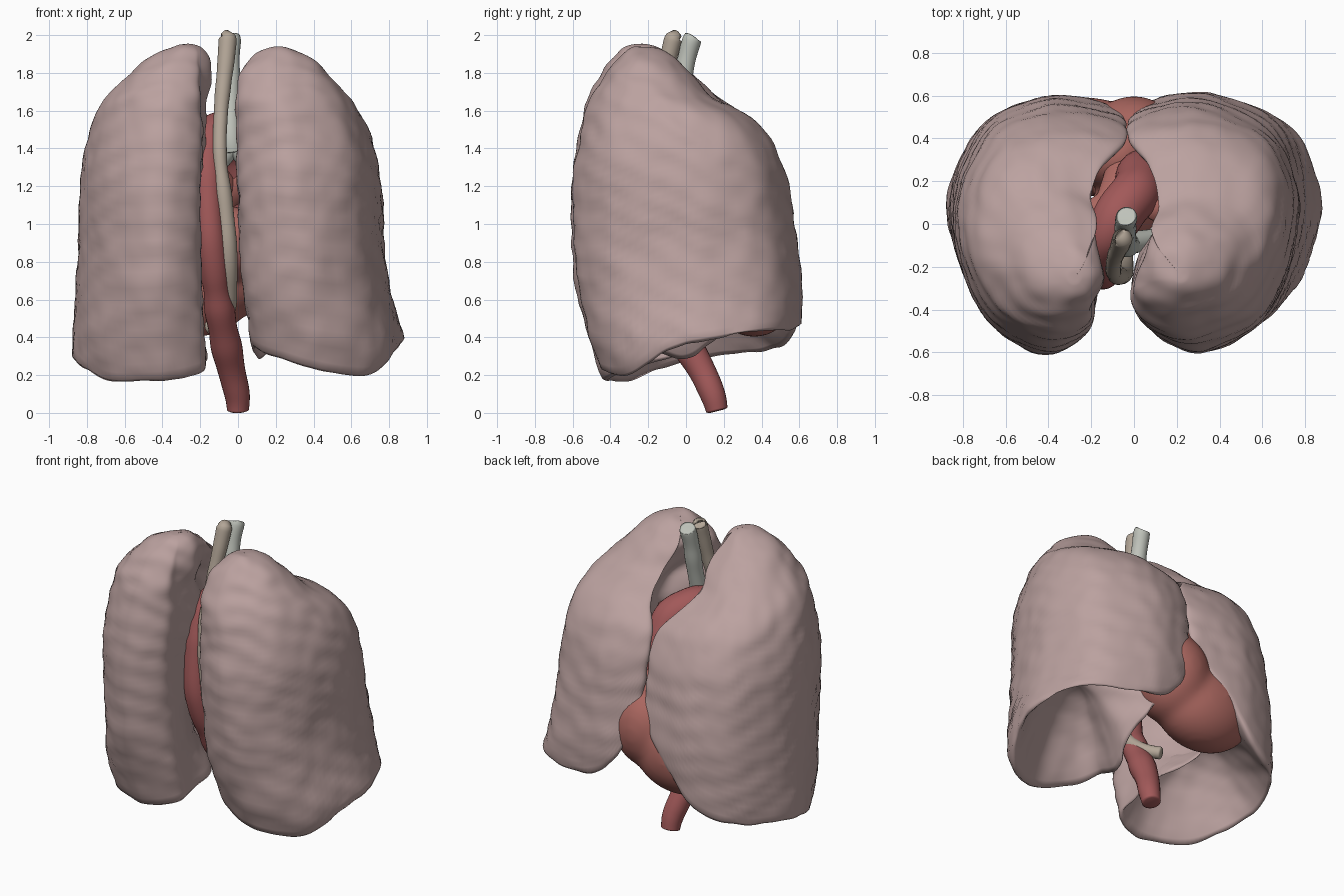
import bpy, bmesh, math
from mathutils import Vector, noise


def material(name, rgb):
    m = bpy.data.materials.new(name)
    m.diffuse_color = (*rgb, 1)
    return m


PINK = material("lung_pink", (0.50, 0.36, 0.35))
RED = material("artery_red", (0.36, 0.10, 0.10))
HEART = material("heart_red", (0.42, 0.14, 0.12))
PALE = material("windpipe_grey", (0.52, 0.54, 0.49))
TAN = material("gullet_tan", (0.45, 0.38, 0.31))


def spline(pts, n, closed=False):
    """Resample tuples of any size with a Catmull-Rom curve."""
    out, c = [], len(pts)
    spans = c if closed else c - 1
    get = lambda i: pts[i % c] if closed else pts[max(0, min(c - 1, i))]
    for i in range(spans):
        for j in range(n):
            t = j / n
            out.append(tuple(0.5 * (2 * b + (d - a) * t + (2 * a - 5 * b + 4 * d - e) * t * t
                                    + (3 * b - a - 3 * d + e) * t ** 3)
                             for a, b, d, e in zip(get(i - 1), get(i), get(i + 1), get(i + 2))))
    if not closed:
        out.append(pts[-1])
    return out


def lookup(table, z):
    """Linear interpolation in rows (z, values...) sorted downwards."""
    if z >= table[0][0]:
        return table[0][1:]
    for a, b in zip(table, table[1:]):
        if z >= b[0]:
            t = (a[0] - z) / max(a[0] - b[0], 1e-6)
            return [p + (q - p) * t for p, q in zip(a[1:], b[1:])]
    return table[-1][1:]


def finish(bm, name, mat):
    bmesh.ops.recalc_face_normals(bm, faces=bm.faces)
    me = bpy.data.meshes.new(name)
    bm.to_mesh(me)
    bm.free()
    me.materials.append(mat)
    me.shade_smooth()
    ob = bpy.data.objects.new(name, me)
    bpy.context.collection.objects.link(ob)
    return ob


def lung(name, side, section, extents, dome):
    """section: (u inner-outer, v back-front, rim height, cavity flag);
    extents: (z, x inner, x outer, y min, y max, cavity depth, front shear)."""
    bm = bmesh.new()
    ring = spline(section, 10, True)
    extents = spline(extents, 5)
    n, top, rows = len(ring), extents[0][0], []
    for i in range(64):
        s = math.sin(i / 63.5 * math.pi / 2)
        row = []
        for u, v, rim, cav in ring:
            z = rim + (top - rim) * s
            x0, x1, y0, y1, depth, shear = lookup(extents, z)
            u *= 1 + (depth - 1) * cav
            u += shear * (1 - u) * max(0, v - 0.25) / 0.75
            # the section turns round towards the apex
            w = 0.9 * max(0, min(1, (z - 1.62) / 0.3))
            h = max(math.hypot(u - 0.5, v - 0.5), 1e-4)
            u += (0.5 + 0.5 * (u - 0.5) / h - u) * w
            v += (0.5 + 0.5 * (v - 0.5) / h - v) * w
            row.append(Vector((side * (x0 + (x1 - x0) * u), y0 + (y1 - y0) * v, z)))
        rows.append(row)
    # hollow underside that rests on the diaphragm
    c = Vector((side * dome[0], dome[1], dome[2]))
    under = []
    for i in range(14, 0, -1):
        r = i / 15
        under.append([Vector((c.x + (p.x - c.x) * r, c.y + (p.y - c.y) * r,
                              p.z + (c.z - p.z) * (1 - r * r))) for p in rows[0]])
    vr = [[bm.verts.new(p) for p in row] for row in under[::-1] + rows]
    for a, b in zip(vr, vr[1:]):
        for k in range(n):
            bm.faces.new((a[k], a[(k + 1) % n], b[(k + 1) % n], b[k]))
    for row, tip in ((vr[0], c), (vr[-1], sum(rows[-1], Vector()) / n)):
        v = bm.verts.new(tip)
        for k in range(n):
            bm.faces.new((row[k], row[(k + 1) % n], v))
    for _ in range(4):
        bmesh.ops.smooth_vert(bm, verts=bm.verts, factor=0.5,
                              use_axis_x=True, use_axis_y=True, use_axis_z=True)
    bmesh.ops.recalc_face_normals(bm, faces=bm.faces)
    bm.normal_update()
    # rib impressions and an uneven surface
    for v in bm.verts:
        p = v.co
        rib = math.sin((p.z + 0.45 * p.y + 0.06 * noise.noise(p * 4)) * 2 * math.pi / 0.145)
        v.co = p + v.normal * (0.003 * rib + 0.006 * noise.noise(p * 11) + 0.01 * noise.noise(p * 4))
    return finish(bm, name, mat=PINK)


lung("right_lung", 1, [
    (0.03, 0.25, 0.31, 0), (0.13, 0.09, 0.27, 0), (0.44, 0.00, 0.19, 0), (0.80, 0.13, 0.16, 0),
    (0.97, 0.38, 0.31, 0), (1.00, 0.62, 0.37, 0), (0.87, 0.86, 0.41, 0), (0.50, 0.99, 0.41, 0),
    (0.20, 0.99, 0.51, 0), (0.00, 0.93, 0.84, 0), (0.18, 0.80, 0.55, 1), (0.27, 0.60, 0.36, 1),
    (0.09, 0.42, 0.24, 1)],
    [(1.94, 0.19, 0.25, -0.27, -0.21, 0.3, 0.1), (1.92, 0.11, 0.31, -0.31, -0.12, 0.3, 0.1),
     (1.87, 0.04, 0.39, -0.37, -0.05, 0.4, 0.15), (1.80, -0.01, 0.47, -0.42, 0.02, 0.5, 0.2),
     (1.66, -0.03, 0.59, -0.51, 0.15, 0.6, 0.25), (1.57, -0.03, 0.65, -0.54, 0.34, 0.8, 0.16),
     (1.40, -0.03, 0.72, -0.575, 0.48, 0.9, 0), (1.20, -0.03, 0.75, -0.60, 0.54, 1.0, 0),
     (0.80, -0.01, 0.78, -0.59, 0.60, 1.0, 0), (0.60, 0.01, 0.81, -0.56, 0.61, 0.8, 0),
     (0.40, 0.04, 0.87, -0.51, 0.60, 0.6, 0), (0.15, 0.08, 0.87, -0.42, 0.58, 0.6, 0)],
    (0.48, 0.02, 0.74))

lung("left_lung", -1, [
    (0.23, 0.25, 0.23, 0), (0.25, 0.09, 0.18, 0), (0.50, 0.00, 0.13, 0), (0.80, 0.13, 0.13, 0),
    (0.97, 0.38, 0.22, 0), (0.99, 0.62, 0.27, 0), (0.82, 0.88, 0.30, 0), (0.53, 0.99, 0.40, 0),
    (0.27, 0.99, 0.66, 0), (0.03, 0.93, 0.90, 0), (0.28, 0.82, 0.66, 1), (0.43, 0.62, 0.44, 1),
    (0.28, 0.42, 0.28, 1)],
    [(1.955, 0.25, 0.31, -0.28, -0.22, 0.3, 0.1), (1.93, 0.19, 0.37, -0.33, -0.13, 0.3, 0.1),
     (1.87, 0.14, 0.48, -0.40, -0.05, 0.4, 0.1), (1.80, 0.11, 0.57, -0.45, 0.03, 0.4, 0.1),
     (1.66, 0.06, 0.71, -0.53, 0.17, 0.5, 0.2), (1.57, 0.03, 0.76, -0.55, 0.33, 0.6, 0.16),
     (1.40, 0.01, 0.81, -0.585, 0.46, 0.75, 0), (1.20, 0.01, 0.84, -0.61, 0.53, 0.85, 0),
     (0.80, 0.01, 0.85, -0.60, 0.60, 1.2, 0), (0.60, 0.01, 0.86, -0.57, 0.60, 1.2, 0),
     (0.40, -0.03, 0.88, -0.52, 0.59, 0.9, 0), (0.12, -0.05, 0.87, -0.42, 0.57, 0.6, 0)],
    (0.52, 0.0, 0.66))


def tube(name, mat, pts):
    """Slightly uneven round tube through points (x, y, z, radius)."""
    path = spline(pts, 10)
    P = [Vector(p[:3]) for p in path]
    bm, rings, m = bmesh.new(), [], len(path)
    side = Vector((1, 0.13, 0.07))
    for i, p in enumerate(path):
        t = (P[min(i + 1, m - 1)] - P[max(i - 1, 0)]).normalized()
        side = (side - t * side.dot(t)).normalized()
        up = t.cross(side)
        r = p[3] * (0.8 if i in (0, m - 1) else 1 + 0.12 * noise.noise(P[i] * 7))
        rings.append([bm.verts.new(P[i] + r * (side * math.cos(a) + up * math.sin(a)))
                      for a in [k * math.pi / 12 for k in range(24)]])
    for a, b in zip(rings, rings[1:]):
        for k in range(24):
            bm.faces.new((a[k], a[(k + 1) % 24], b[(k + 1) % 24], b[k]))
    bm.faces.new(rings[0])
    bm.faces.new(rings[-1])
    return finish(bm, name, mat)


# great artery: rises from the heart, arches back, runs down to the base
tube("aorta", RED, [
    (0.02, 0.27, 0.95, 0.10), (0.03, 0.23, 1.20, 0.11), (0.01, 0.15, 1.40, 0.12),
    (-0.06, 0.06, 1.47, 0.115), (-0.13, -0.07, 1.47, 0.10), (-0.16, -0.17, 1.32, 0.08),
    (-0.15, -0.23, 1.00, 0.075), (-0.125, -0.19, 0.75, 0.075), (-0.09, -0.08, 0.50, 0.078),
    (-0.04, 0.07, 0.25, 0.078), (-0.005, 0.14, 0.10, 0.065), (0.0, 0.165, 0.01, 0.056)])
# windpipe and its two branches
tube("trachea", PALE, [
    (-0.035, 0.035, 1.985, 0.045), (-0.035, 0.03, 1.97, 0.05), (-0.04, 0.005, 1.88, 0.05),
    (-0.04, -0.04, 1.68, 0.05), (-0.04, -0.09, 1.48, 0.06), (-0.03, -0.09, 1.38, 0.06)])
for label, s in (("left", -1), ("right", 1)):
    tube(label + "_bronchus", PALE, [
        (-0.03, -0.09, 1.42, 0.05), (-0.02 + 0.11 * s, -0.07, 1.30, 0.05),
        (-0.02 + 0.27 * s, -0.03, 1.18, 0.04)])
    tube(label + "_pulmonary_artery", HEART, [
        (-0.05, 0.25, 1.12, 0.08), (-0.02 + 0.10 * s, 0.10, 1.24, 0.07),
        (-0.02 + 0.27 * s, 0.02, 1.22, 0.05)])
# large vein entering the heart from above
tube("vena_cava", HEART, [(0.10, 0.06, 1.46, 0.05), (0.11, 0.12, 1.25, 0.06), (0.10, 0.25, 0.95, 0.07)])
# gullet
tube("esophagus", TAN, [
    (-0.055, -0.065, 1.985, 0.04), (-0.055, -0.07, 1.97, 0.048), (-0.065, -0.10, 1.85, 0.045),
    (-0.09, -0.16, 1.60, 0.038), (-0.095, -0.225, 1.35, 0.035), (-0.065, -0.24, 1.05, 0.045),
    (-0.05, -0.21, 0.80, 0.045), (-0.045, -0.12, 0.60, 0.04), (-0.08, -0.01, 0.49, 0.04),
    (-0.15, 0.08, 0.45, 0.04)])

# heart: overlapping chambers fused into one smooth body
bm = bmesh.new()
for c, r in (((-0.24, 0.36, 0.67), (0.34, 0.235, 0.27)), ((0.0, 0.35, 0.80), (0.24, 0.25, 0.29)),
             ((-0.04, 0.08, 0.90), (0.16, 0.16, 0.20)), ((-0.08, 0.32, 0.98), (0.19, 0.17, 0.22))):
    vs = bmesh.ops.create_icosphere(bm, subdivisions=4, radius=1)["verts"]
    for v in vs:
        v.co = Vector([c[i] + r[i] * v.co[i] for i in range(3)])
heart = finish(bm, "heart", HEART)
mod = heart.modifiers.new("fuse", 'REMESH')
mod.mode, mod.voxel_size, mod.use_smooth_shade = 'VOXEL', 0.018, True
mod = heart.modifiers.new("soften", 'SMOOTH')
mod.factor, mod.iterations = 0.5, 25
